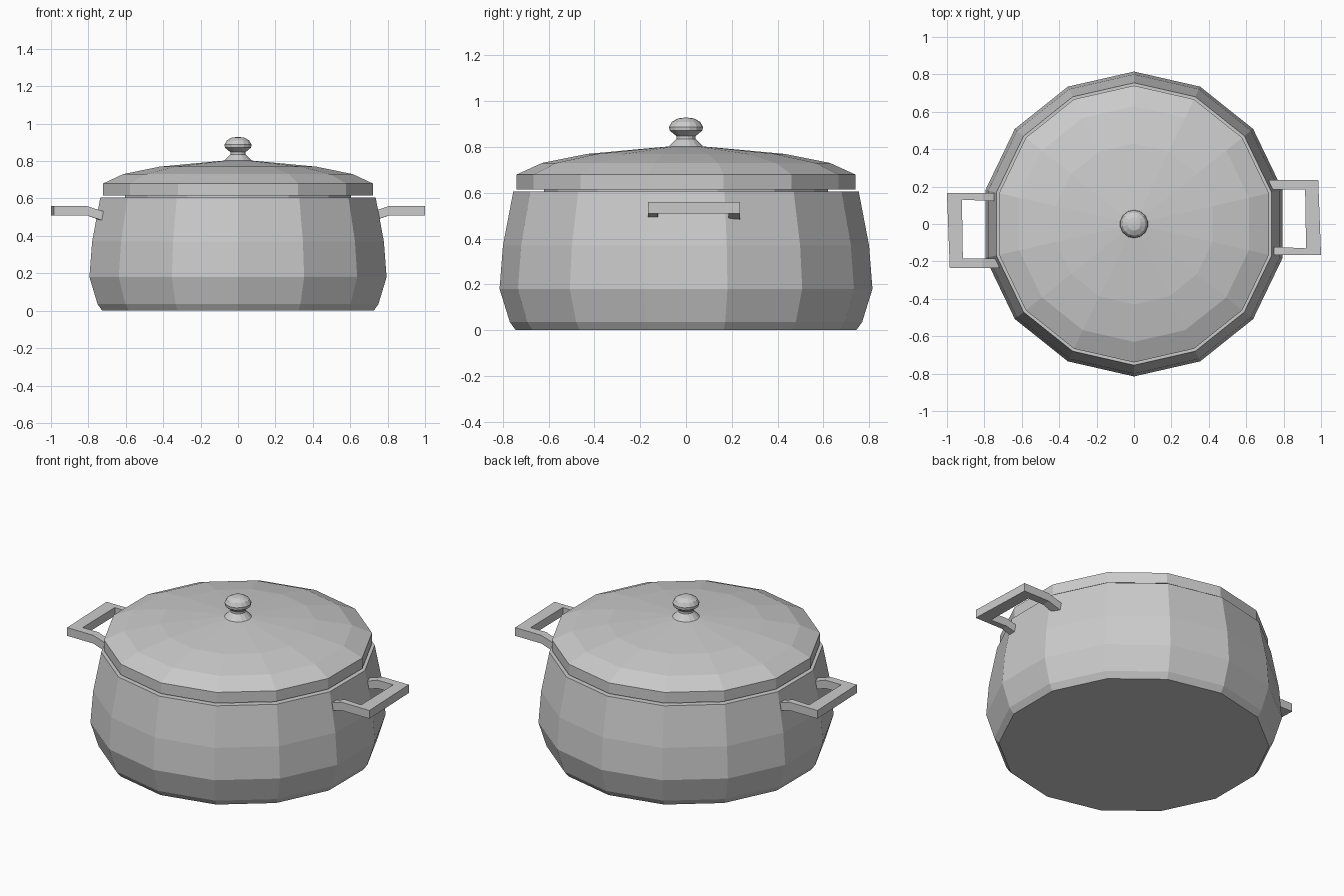
import bpy, bmesh, math

if "Cube" in bpy.data.objects:
    bpy.data.objects.remove(bpy.data.objects["Cube"], do_unlink=True)

metal = bpy.data.materials.new("brushed_grey_metal")
metal.use_nodes = True
grey = (0.6, 0.6, 0.6, 1)
metal.diffuse_color = grey
metal.node_tree.nodes["Principled BSDF"].inputs["Base Color"].default_value = grey


def finish(name, bm):
    bmesh.ops.recalc_face_normals(bm, faces=bm.faces)
    mesh = bpy.data.meshes.new(name)
    bm.to_mesh(mesh)
    bm.free()
    mesh.materials.append(metal)
    obj = bpy.data.objects.new(name, mesh)
    bpy.context.collection.objects.link(obj)
    return obj


def lathe(name, profile, sides=14):
    """Turn (radius, height) points around z, closing both ends with flat caps."""
    bm = bmesh.new()
    rings = []
    for r, z in profile:
        angles = [math.tau * i / sides + math.pi / 2 for i in range(sides)]
        rings.append([bm.verts.new((r * math.cos(a), r * math.sin(a), z)) for a in angles])
    for low, high in zip(rings, rings[1:]):
        for i in range(sides):
            j = (i + 1) % sides
            bm.faces.new((low[i], low[j], high[j], high[i]))
    bm.faces.new(rings[0])
    bm.faces.new(rings[-1])
    return finish(name, bm)


def handle(name, side):
    """Sweep a rectangular bar through (outer x, y, inner x, y, top z) stations."""
    stations = [
        (0.71, 0.235, 0.72, 0.185, 0.528),
        (0.81, 0.235, 0.81, 0.185, 0.56),
        (0.985, 0.235, 0.915, 0.185, 0.56),
        (1.0, -0.165, 0.92, -0.13, 0.56),
        (0.81, -0.165, 0.81, -0.125, 0.56),
        (0.71, -0.165, 0.71, -0.12, 0.528),
    ]
    bm = bmesh.new()
    rings = []
    for ox, oy, ix, iy, top in stations:
        corners = [(ox, oy, top), (ix, iy, top), (ix, iy, top - 0.05), (ox, oy, top - 0.05)]
        rings.append([bm.verts.new((side * x, side * y, z)) for x, y, z in corners])
    for a, b in zip(rings, rings[1:]):
        for i in range(4):
            j = (i + 1) % 4
            bm.faces.new((a[i], a[j], b[j], b[i]))
    bm.faces.new(rings[0])
    bm.faces.new(rings[-1])
    return finish(name, bm)


# Hollow pot body: outer wall up, rim, inner wall down to the floor
lathe("pot_body", [(0.745, 0), (0.77, 0.035), (0.815, 0.18), (0.80, 0.37), (0.755, 0.605),
                   (0.72, 0.605), (0.765, 0.37), (0.78, 0.18), (0.73, 0.04)])

# Domed lid with a locating lip underneath
lathe("lid", [(0.62, 0.59), (0.62, 0.615), (0.74, 0.615), (0.74, 0.68), (0.63, 0.73),
              (0.43, 0.77), (0.07, 0.803)])

# Flared knob stem and rounded grip
lathe("lid_knob", [(0.078, 0.80), (0.042, 0.835), (0.042, 0.848), (0.072, 0.872),
                   (0.074, 0.888), (0.062, 0.91), (0.035, 0.925), (0.01, 0.928)])

# Matching handles, turned half a circle from each other
handle("left_handle", 1)
handle("right_handle", -1)
